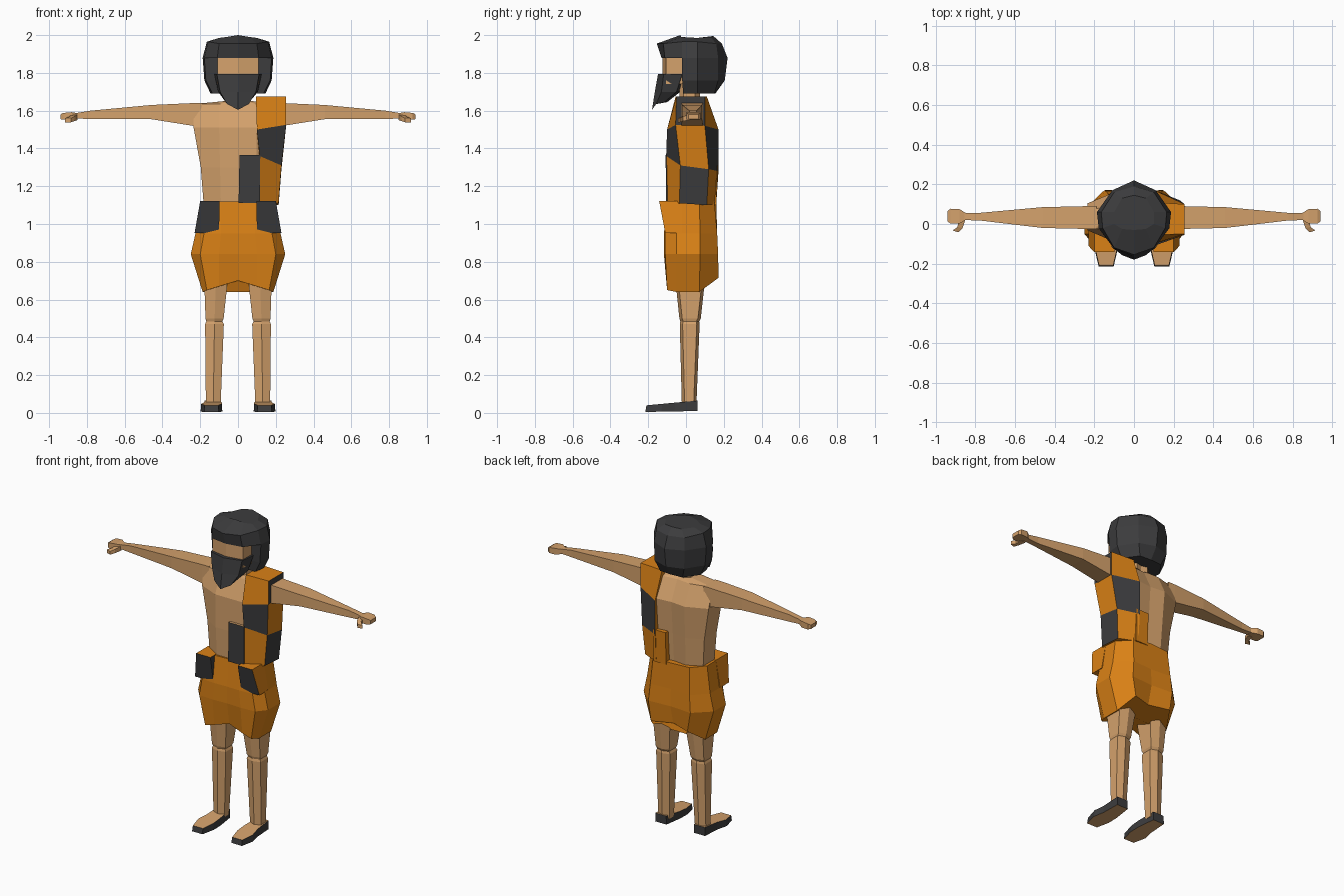
import bpy, bmesh
from mathutils import Vector


def mat(name, rgb):
    m = bpy.data.materials.new(name)
    m.diffuse_color = (*rgb, 1)
    return m


MATS = [mat("skin", (0.66, 0.36, 0.15)),
        mat("orange_cloth", (0.70, 0.22, 0.008)),
        mat("charcoal_cloth", (0.045, 0.045, 0.047))]
SKIN, ORANGE, DARK = 0, 1, 2


def loft(name, rings, color, sx=1):
    """Join equal rings of 3D points; color is an index or rule(row, column).
    Caps use row -1 (first) and row -2 (last)."""
    rule = color if callable(color) else (lambda r, c: color)
    bm = bmesh.new()
    vs = [[bm.verts.new((p[0] * sx, p[1], p[2])) for p in ring] for ring in rings]
    n = len(vs[0])
    for r in range(len(vs) - 1):
        for c in range(n):
            d = (c + 1) % n
            f = bm.faces.new((vs[r][c], vs[r][d], vs[r + 1][d], vs[r + 1][c]))
            f.material_index = rule(r, c)
    bm.faces.new(vs[0][::-1]).material_index = rule(-1, 0)
    bm.faces.new(vs[-1]).material_index = rule(-2, 0)
    bmesh.ops.recalc_face_normals(bm, faces=bm.faces)
    me = bpy.data.meshes.new(name)
    bm.to_mesh(me)
    bm.free()
    for m in MATS:
        me.materials.append(m)
    ob = bpy.data.objects.new(name, me)
    bpy.context.collection.objects.link(ob)
    return ob


def sym(z, half):
    """Full ring from half outline running front centre to back centre."""
    pts = [(p[0], p[1], p[2] if len(p) > 2 else z) for p in half]
    return pts + [(-x, y, h) for x, y, h in pts[-2:0:-1]]


def rect(x0, x1, y0, y1, z):
    return [(x0, y0, z), (x1, y0, z), (x1, y1, z), (x0, y1, z)]


def rect_x(x, y0, y1, z0, z1):
    return [(x, y0, z0), (x, y1, z0), (x, y1, z1), (x, y0, z1)]


# bare torso and neck
def chest(z, w, f, b, inner):
    return sym(z, [(0, f), (inner, f), (w, f * 0.35), (w, b * 0.65), (inner, b), (0, b - 0.01)])


loft("torso", [chest(1.08, 0.18, -0.085, 0.13, 0.09),
               chest(1.30, 0.197, -0.092, 0.145, 0.095),
               chest(1.51, 0.235, -0.09, 0.16, 0.1),
               chest(1.635, 0.235, -0.04, 0.1, 0.1),
               chest(1.65, 0.08, -0.03, 0.08, 0.04)], SKIN)
loft("neck", [chest(z, 0.07, -0.035, 0.075, 0.04) for z in (1.62, 1.74)], SKIN)

# checkered one-shoulder tunic
tunic = [[(0.11, -0.10, 1.11), (0.215, -0.035, 1.11), (0.215, 0.11, 1.10), (0.10, 0.16, 1.10)],
         [(0.115, -0.105, 1.36), (0.23, -0.03, 1.31), (0.23, 0.12, 1.29), (0.10, 0.172, 1.28)],
         [(0.10, -0.10, 1.50), (0.255, -0.055, 1.525), (0.255, 0.10, 1.52), (0.10, 0.172, 1.50)],
         [(0.095, -0.055, 1.675), (0.255, -0.05, 1.675), (0.255, 0.10, 1.675), (0.095, 0.11, 1.675)]]
loft("tunic", tunic,
     lambda r, c: ORANGE if r < 0 or c == 3 or (r + c) % 2 == 0 else DARK)
loft("tunic_front_panel", [rect(0.003, 0.115, -0.105, -0.03, 1.11),
                           rect(0.008, 0.118, -0.108, -0.03, 1.365)],
     lambda r, c: SKIN if r == -2 else DARK)
loft("tunic_back_panel", [rect(0.03, 0.12, 0.06, 0.16, 1.10),
                          rect(0.03, 0.12, 0.06, 0.168, 1.31)], ORANGE)

# flared shorts with a notched hem
loft("shorts", [
    sym(1.12, [(0, -0.095), (0.09, -0.098), (0.17, -0.09), (0.20, -0.05),
               (0.20, 0.07), (0.13, 0.15), (0, 0.16)]),
    sym(0.95, [(0, -0.115), (0.09, -0.117), (0.18, -0.11), (0.225, -0.05),
               (0.225, 0.075), (0.14, 0.165), (0, 0.155)]),
    sym(0.84, [(0, -0.112), (0.10, -0.117), (0.20, -0.11), (0.25, -0.05),
               (0.25, 0.075), (0.15, 0.17), (0, 0.16)]),
    sym(0.64, [(0, -0.09, 0.70), (0.10, -0.10, 0.67), (0.165, -0.10, 0.65), (0.187, -0.05),
               (0.187, 0.07), (0.13, 0.172, 0.715), (0, 0.13, 0.72)])], ORANGE)

# head: face block, pointed mask, hood with overhanging brow
loft("face", [sym(z, [(0, -0.125), (0.108, -0.105), (0.11, 0.0), (0, 0.0)])
              for z in (1.74, 1.90)], SKIN)
loft("mask", [
    sym(1.795, [(0, -0.148), (0.112, -0.118), (0.125, -0.02), (0, -0.01)]),
    sym(1.70, [(0, -0.165), (0.095, -0.13), (0.105, -0.05), (0, -0.03)]),
    sym(1.64, [(0, -0.18, 1.605), (0.058, -0.158, 1.635), (0.06, -0.115, 1.645),
               (0, -0.10, 1.645)])], DARK)
loft("hood", [
    sym(1.69, [(0, -0.015), (0.09, -0.015), (0.135, -0.015), (0.145, 0.06), (0.08, 0.15), (0, 0.155)]),
    sym(1.76, [(0, -0.02), (0.10, -0.02), (0.17, -0.02), (0.178, 0.06), (0.105, 0.17), (0, 0.205)]),
    sym(1.878, [(0, -0.02), (0.11, -0.02), (0.178, -0.02), (0.187, 0.06), (0.11, 0.17), (0, 0.22)]),
    sym(1.88, [(0, -0.13), (0.11, -0.112), (0.178, -0.022), (0.187, 0.06), (0.11, 0.17), (0, 0.22)]),
    sym(1.955, [(0, -0.155), (0.10, -0.12), (0.158, -0.02, 1.965), (0.165, 0.06, 1.965),
                (0.10, 0.16), (0, 0.19)]),
    sym(1.99, [(0, -0.03, 2.0), (0.06, -0.025), (0.10, 0.0, 1.985), (0.10, 0.06, 1.985),
               (0.06, 0.13), (0, 0.145, 1.995)])], DARK)

for side, sx in (("right", 1), ("left", -1)):
    # arm, hand and thumb
    loft(side + "_arm", [rect_x(0.19, -0.025, 0.09, 1.50, 1.64),
                         rect_x(0.24, -0.025, 0.09, 1.52, 1.64),
                         rect_x(0.46, -0.02, 0.085, 1.555, 1.63),
                         rect_x(0.78, 0.018, 0.056, 1.555, 1.60),
                         rect_x(0.87, 0.02, 0.056, 1.56, 1.585)], SKIN, sx)
    loft(side + "_hand", [rect_x(0.85, 0.02, 0.056, 1.557, 1.587),
                          rect_x(0.88, 0.002, 0.075, 1.552, 1.592),
                          rect_x(0.925, 0.002, 0.077, 1.552, 1.588),
                          rect_x(0.94, 0.012, 0.066, 1.555, 1.58)], SKIN, sx)
    loft(side + "_thumb", [rect(0.85, 0.89, 0.02, 0.03, 1.57)[::-1] and
                           [(0.85, 0.025, 1.55), (0.885, 0.025, 1.55), (0.885, 0.025, 1.58), (0.85, 0.025, 1.58)],
                           [(0.865, -0.02, 1.545), (0.89, -0.015, 1.545), (0.89, -0.015, 1.57), (0.865, -0.02, 1.57)],
                           [(0.885, -0.042, 1.538), (0.915, -0.033, 1.538), (0.915, -0.033, 1.56), (0.885, -0.042, 1.56)]],
         SKIN, sx)

    # leg with a slight knee groove
    def shank(x0, x1, y0, y1, z):
        xm, ym = (x0 + x1) / 2, (y0 + y1) / 2
        return [(x0, y0 + 0.015, z), (xm, y0, z), (x1, y0 + 0.015, z),
                (x1, y1 - 0.015, z), (xm, y1, z), (x0, y1 - 0.015, z)]
    loft(side + "_leg", [shank(0.092, 0.17, -0.022, 0.055, 0.04),
                         shank(0.075, 0.174, -0.033, 0.072, 0.47),
                         shank(0.082, 0.168, -0.03, 0.07, 0.485),
                         shank(0.076, 0.172, -0.035, 0.078, 0.50),
                         shank(0.05, 0.18, -0.06, 0.105, 0.74)], SKIN, sx)

    # shoe: dark wall, bare top and underside
    def sole(z, s, heel):
        pts = [(-0.04, 0.06), (-0.055, -0.06), (-0.055, -0.13), (-0.035, -0.215),
               (0.04, -0.215), (0.06, -0.13), (0.045, -0.06), (0.04, 0.06)]
        return [(0.138 + x * s, y if y > 0 else y * (0.5 + 0.5 * s),
                 z + heel * (y + 0.215) / 0.275) for x, y in pts]
    loft(side + "_shoe", [sole(0.005, 1.0, 0.005), sole(0.04, 0.95, 0.025)],
         lambda r, c: SKIN if r < 0 else DARK, sx)

    # hip pouch with a dark front
    loft(side + "_pouch", [rect(0.10, 0.23, -0.11, -0.02, 0.952),
                           rect(0.098, 0.20, -0.142, -0.02, 1.122)],
         lambda r, c: DARK if r == 0 and c in (0, 3) else ORANGE, sx)
